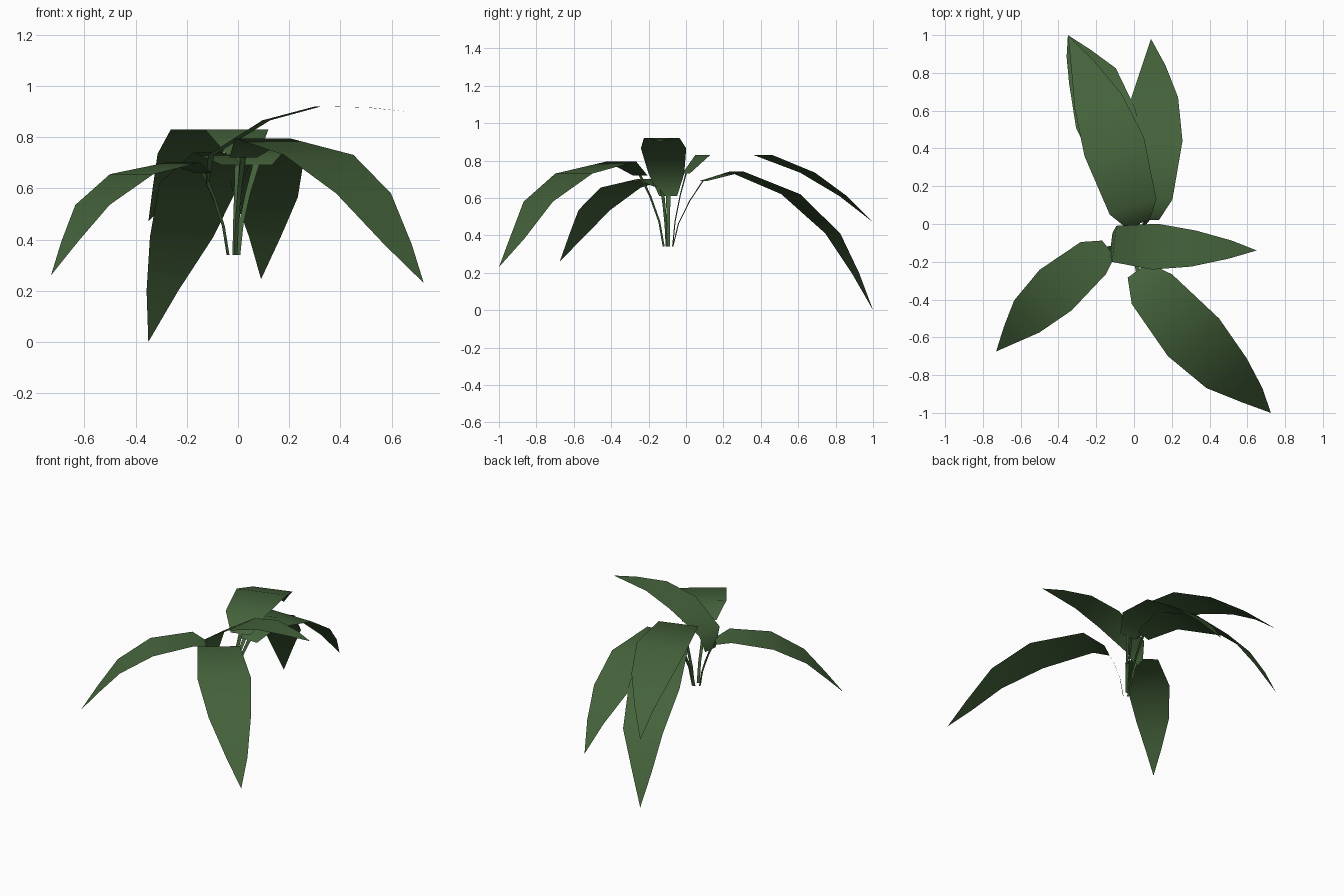
import bpy
from mathutils import Vector

mat = bpy.data.materials.new("leaf_green")
mat.diffuse_color = (0.058, 0.122, 0.043, 1)

# Shared blade widths from base to tip, relative to each leaf's scale
WIDTHS = [0.13, 0.26, 0.33, 0.26, 0.13, 0.0]
ROOT = Vector((-0.015, -0.095, 0.34))


def ribbon(name, centres, widths, side):
    """Flat strip following the centres; a zero width closes to a point."""
    verts, rows, faces = [], [], []
    for c, w in zip(centres, widths):
        pts = [c] if w == 0 else [c - side * w / 2, c + side * w / 2]
        rows.append(list(range(len(verts), len(verts) + len(pts))))
        verts += pts
    for a, b in zip(rows, rows[1:]):
        faces.append(a + b[::-1])
    me = bpy.data.meshes.new(name)
    me.from_pydata(verts, [], faces)
    me.update()
    if sum(p.normal.z * p.area for p in me.polygons) < 0:
        me.flip_normals()
    me.shade_smooth()
    me.materials.append(mat)
    ob = bpy.data.objects.new(name, me)
    bpy.context.collection.objects.link(ob)


def leaf(name, scale, side, spine):
    side = Vector((*side, 0)).normalized()
    spine = [Vector(p) for p in spine]
    ribbon("leaf_" + name, spine, [w * scale for w in WIDTHS], side)
    # Thin stem bending outward from the shared root to the blade base
    top = spine[0]
    out = Vector((top.x - ROOT.x, top.y - ROOT.y, 0)).normalized()
    start = ROOT + out * 0.025
    path = []
    for t in (0, 0.35, 0.7, 1):
        p = start.lerp(top, t ** 1.6)
        p.z = start.z + (top.z - start.z) * t
        path.append(p)
    ribbon("stem_" + name, path, [0.018, 0.018, 0.02, 0.026], side)


# Back leaves
leaf("back_upper", 1.0, (0.31, 0.10),
     [(0.02, 0.0, 0.73), (-0.005, 0.09, 0.83), (-0.105, 0.41, 0.83),
      (-0.19, 0.65, 0.735), (-0.27, 0.84, 0.61), (-0.35, 1.0, 0.47)])
leaf("back_lower", 1.0, (0.31, 0.10),
     [(0.0, 0.09, 0.69), (-0.05, 0.27, 0.74), (-0.15, 0.56, 0.62),
      (-0.22, 0.785, 0.41), (-0.295, 0.905, 0.2), (-0.35, 1.0, 0.0)])
leaf("back_right", 0.95, (1, 0),
     [(0.07, 0.02, 0.69), (0.08, 0.13, 0.77), (0.10, 0.44, 0.71),
      (0.11, 0.67, 0.565), (0.105, 0.84, 0.41), (0.09, 0.98, 0.245)])
# Side leaf
leaf("right", 0.74, (0.03, 0.24),
     [(-0.12, -0.095, 0.61), (-0.105, -0.105, 0.73), (0.11, -0.12, 0.865),
      (0.315, -0.13, 0.92), (0.51, -0.135, 0.915), (0.65, -0.14, 0.9)])
# Front leaves
leaf("front_left", 0.83, (0.15, -0.19),
     [(-0.135, -0.13, 0.66), (-0.215, -0.18, 0.70), (-0.415, -0.35, 0.655),
      (-0.568, -0.49, 0.535), (-0.655, -0.585, 0.395), (-0.73, -0.675, 0.26)])
leaf("front_right", 1.02, (0.26, 0.19),
     [(0.02, -0.245, 0.72), (0.095, -0.345, 0.795), (0.315, -0.60, 0.73),
      (0.49, -0.79, 0.58), (0.625, -0.905, 0.38), (0.725, -1.0, 0.23)])
